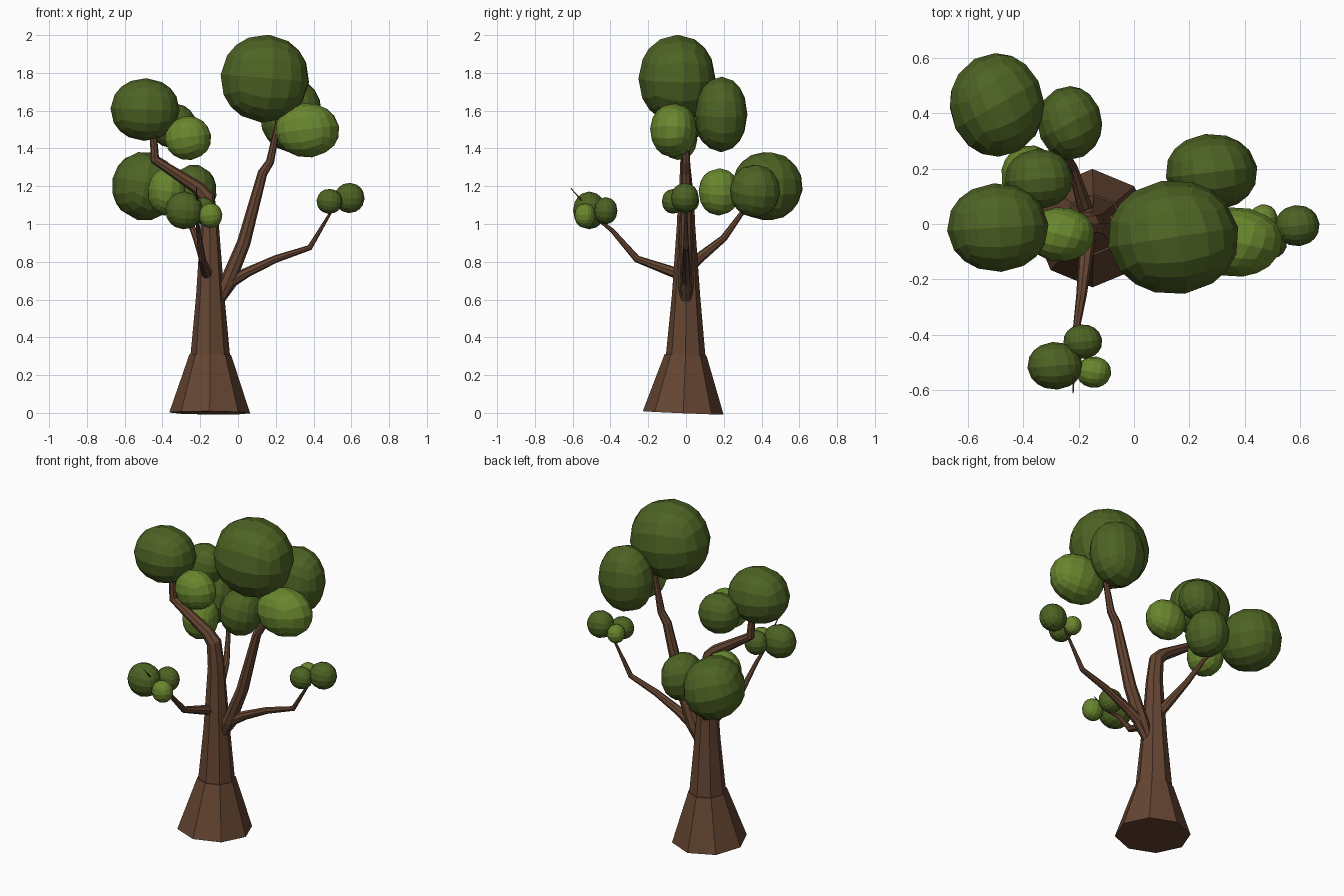
import bpy, bmesh
from math import cos, sin, pi, radians
from mathutils import Vector, Matrix

if "Cube" in bpy.data.objects:
    bpy.data.objects.remove(bpy.data.objects["Cube"])


def material(name, rgb):
    m = bpy.data.materials.new(name)
    m.diffuse_color = (*rgb, 1)
    m.use_nodes = True
    m.node_tree.nodes["Principled BSDF"].inputs["Base Color"].default_value = m.diffuse_color
    return m


BARK = material("bark", (0.13, 0.06, 0.032))
DARK = material("dark_leaf", (0.075, 0.125, 0.017))
LIGHT = material("light_leaf", (0.14, 0.24, 0.027))


def finish(bm, name, mat):
    bmesh.ops.recalc_face_normals(bm, faces=bm.faces)
    me = bpy.data.meshes.new(name)
    bm.to_mesh(me)
    bm.free()
    me.materials.append(mat)
    ob = bpy.data.objects.new(name, me)
    bpy.context.collection.objects.link(ob)
    return ob


def limb(name, path, sides):
    """Tapered faceted tube through (x, y, z, radius) points."""
    bm = bmesh.new()
    pts = [Vector(p[:3]) for p in path]
    rings = []
    for i, p in enumerate(pts):
        a, b = pts[max(i - 1, 0)], pts[min(i + 1, len(pts) - 1)]
        t = (p - a).normalized() + (b - p).normalized()
        q = Vector((0, 0, 1)).rotation_difference(t.normalized())
        rings.append([bm.verts.new(p + q @ Vector((cos(2 * pi * k / sides), sin(2 * pi * k / sides), 0)) * path[i][3])
                      for k in range(sides)])
    for lo, hi in zip(rings, rings[1:]):
        for k in range(sides):
            j = (k + 1) % sides
            bm.faces.new((lo[k], lo[j], hi[j], hi[k]))
    bm.faces.new(rings[0])
    bm.faces.new(rings[-1])
    return finish(bm, name, BARK)


def leaf_ball(name, center, radii, mat, turn):
    """Cube rounded into a ball of flat quads, fitted to the given half sizes."""
    bm = bmesh.new()
    bmesh.ops.create_cube(bm, size=2)
    bmesh.ops.subdivide_edges(bm, edges=bm.edges[:], cuts=3, use_grid_fill=True)
    rot = Matrix.Rotation(radians(turn), 3, 'Z') @ Matrix.Rotation(radians(turn * 0.5), 3, 'Y')
    for v in bm.verts:
        v.co = rot @ v.co.normalized()
    half = [max(abs(v.co[k]) for v in bm.verts) for k in range(3)]
    for v in bm.verts:
        v.co = Vector([center[k] + v.co[k] * radii[k] / half[k] for k in range(3)])
    return finish(bm, name, mat)


# Flared base and trunk, which bends over to the left at the top
limb("trunk_base", [(-.15, -.015, 0, .214), (-.147, -.002, .307, .111)], 8)
limb("trunk", [(-.147, -.002, .30, .105), (-.147, 0, .62, .075), (-.15, 0, 1.0, .048), (-.165, 0, 1.14, .043),
               (-.21, 0, 1.19, .036), (-.44, -.005, 1.34, .025), (-.45, -.01, 1.5, .018)], 8)

# Branches
limb("tall_branch", [(-.1, 0, .6, .03), (-.06, 0, .68, .042), (.03, 0, .90, .036), (.13, 0, 1.27, .026),
                     (.17, 0, 1.33, .022), (.205, 0, 1.5, .016), (.22, 0, 1.6, .012)], 8)
limb("right_branch", [(-.1, 0, .6, .03), (-.03, 0, .7, .033), (.05, 0, .745, .026), (.2, 0, .815, .02),
                      (.38, 0, .875, .015), (.49, 0, 1.06, .007), (.52, 0, 1.12, .004)], 8)
limb("front_branch", [(-.155, 0, .72, .03), (-.17, -.08, .75, .028), (-.19, -.26, .815, .019),
                      (-.21, -.39, .965, .012), (-.215, -.46, 1.02, .008), (-.22, -.61, 1.19, .002)], 8)
limb("back_branch", [(-.15, 0, .75, .03), (-.18, .07, .82, .028), (-.22, .2, .925, .019),
                     (-.27, .29, 1.05, .013), (-.33, .37, 1.15, .01)], 8)

# Foliage: centre, half sizes, colour, turn in degrees
FOLIAGE = {
    "top_leaves_large": ((.142, -.048, 1.77), (.234, .204, .232), DARK, 10),
    "top_leaves_back": ((.28, .187, 1.58), (.165, .138, .2), DARK, 8),
    "top_leaves_light": ((.367, -.065, 1.496), (.168, .125, .143), LIGHT, -18),
    "left_leaves_large": ((-.492, -.013, 1.606), (.183, .16, .166), DARK, 4),
    "left_leaves_light": ((-.265, -.038, 1.455), (.122, .098, .116), LIGHT, -18),
    "left_leaves_back": ((-.343, .163, 1.52), (.123, .108, .12), DARK, 5),
    "back_leaves_large": ((-.495, .43, 1.2), (.17, .187, .18), DARK, 28),
    "back_leaves_small": ((-.232, .365, 1.175), (.117, .133, .138), DARK, 25),
    "back_leaves_light": ((-.378, .175, 1.17), (.1, .108, .125), LIGHT, 15),
    "front_leaves_large": ((-.285, -.512, 1.072), (.1, .086, .1), DARK, 5),
    "front_leaves_small": ((-.185, -.425, 1.07), (.07, .062, .072), DARK, 8),
    "front_leaves_light": ((-.145, -.535, 1.045), (.062, .056, .066), LIGHT, -10),
    "right_leaves_large": ((.59, -.006, 1.138), (.08, .074, .08), DARK, 6),
    "right_leaves_small": ((.484, -.068, 1.12), (.068, .06, .066), DARK, 10),
    "right_leaves_light": ((.468, .018, 1.12), (.05, .052, .055), LIGHT, 12),
}
for name, args in FOLIAGE.items():
    leaf_ball(name, *args)
